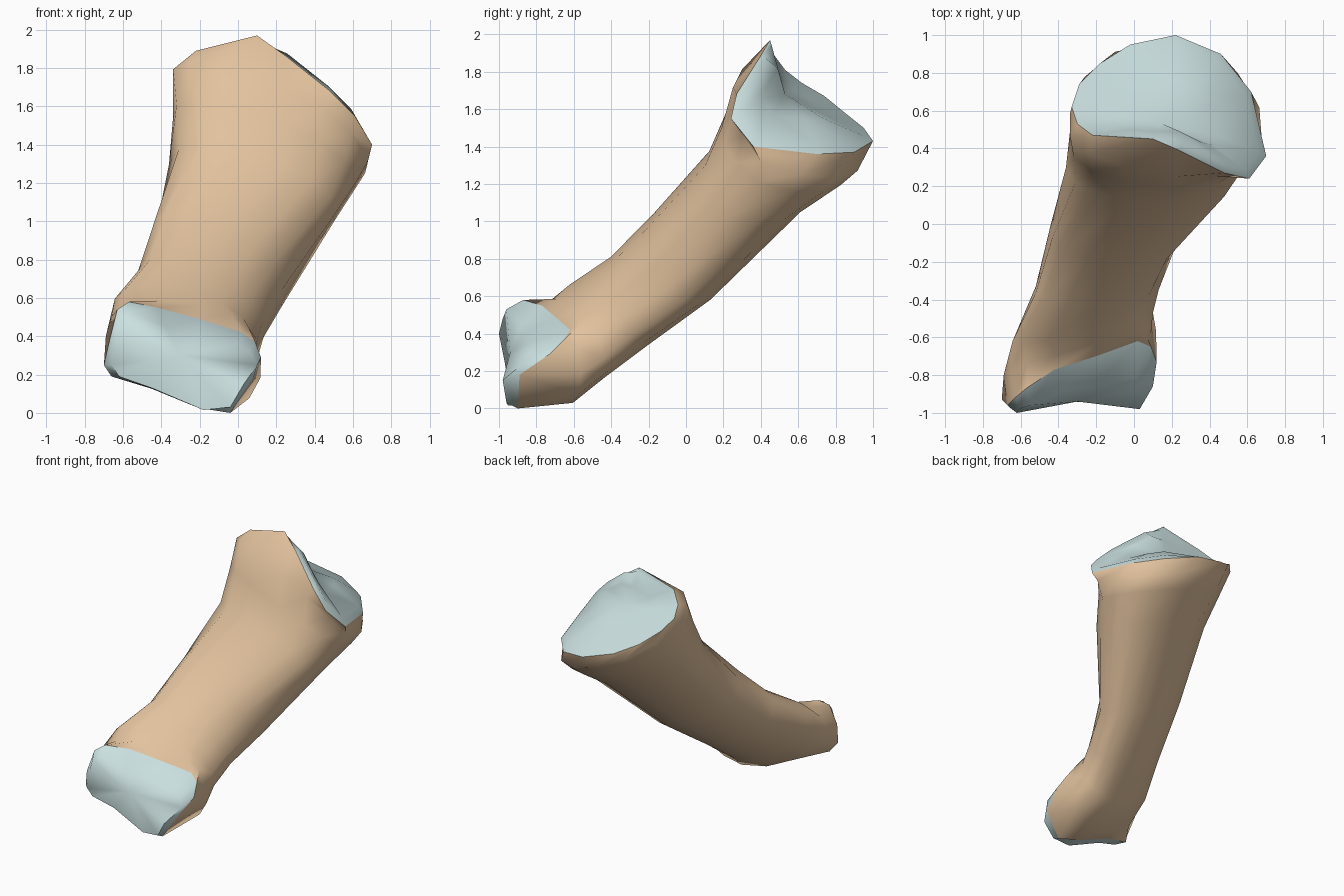
import bpy, bmesh, math
from mathutils import Vector as V

if "Cube" in bpy.data.objects:
    bpy.data.objects.remove(bpy.data.objects["Cube"])

N = 14  # points per ring, ordered right -> upper front -> left -> lower back


def material(name, rgb):
    m = bpy.data.materials.new(name)
    m.diffuse_color = (*rgb, 1)
    m.use_nodes = True
    m.node_tree.nodes["Principled BSDF"].inputs["Base Color"].default_value = m.diffuse_color
    return m


def section(L, R, F, B, front=0.82, back=0.95):
    """Rounded ring through a left, right, front and back point."""
    L, R, F, B = V(L), V(R), V(F), V(B)
    c = (L + R) / 2
    ring = []
    for i in range(N):
        a = 2 * math.pi * i / N
        u, w = math.cos(a), math.sin(a)
        e = front if w > 0 else back
        ring.append(c + ((R if u > 0 else L) - c) * abs(u) ** e
                    + ((F if w > 0 else B) - c) * abs(w) ** e)
    return ring


def loft(name, rings, mat, centre=None, flip=False):
    bm = bmesh.new()
    rows = [[bm.verts.new(p) for p in r] for r in rings]
    for a, b in zip(rows, rows[1:]):
        for i in range(N):
            j = (i + 1) % N
            bm.faces.new((a[i], a[j], b[j], b[i]))
    if centre is not None:
        c = bm.verts.new(centre)
        for i in range(N):
            bm.faces.new((rows[-1][i], rows[-1][(i + 1) % N], c))
    if flip:
        bmesh.ops.reverse_faces(bm, faces=bm.faces[:])
    me = bpy.data.meshes.new(name)
    bm.to_mesh(me)
    bm.free()
    me.materials.append(mat)
    ob = bpy.data.objects.new(name, me)
    bpy.context.collection.objects.link(ob)
    bpy.context.view_layer.objects.active = ob
    ob.select_set(True)
    bpy.ops.object.shade_smooth_by_angle(angle=math.radians(60))
    ob.select_set(False)
    return ob


tan = material("bone", (0.76, 0.54, 0.34))
pale = material("cartilage", (0.60, 0.75, 0.75))

# Edge of the large upper joint surface
upper_rim = [V(p) for p in (
    (.70, .36, 1.40), (.61, .24, 1.55), (.48, .27, 1.68), (.24, .39, 1.87),
    (.10, .45, 1.97), (-.22, .47, 1.89), (-.30, .53, 1.81), (-.33, .62, 1.74),
    (-.29, .74, 1.67), (-.18, .85, 1.58), (-.02, .95, 1.50), (.22, 1.0, 1.43),
    (.46, .90, 1.37), (.62, .70, 1.36))]

# Edge of the lower joint surface
lower_rim = [V(p) for p in (
    (.12, -.73, .29), (.09, -.65, .37), (.02, -.62, .42), (-.20, -.70, .49),
    (-.42, -.77, .55), (-.57, -.87, .58), (-.63, -.92, .54), (-.67, -.96, .38),
    (-.70, -.93, .25), (-.66, -.88, .19), (-.46, -.84, .13), (-.20, -.85, .025),
    (-.04, -.90, 0), (.08, -.89, .18))]

# Two rounded knuckles with a groove between them
knuckles = [V(p) for p in (
    (.10, -.86, .25), (.06, -.83, .32), (0, -.82, .36), (-.20, -.86, .40),
    (-.38, -.88, .45), (-.55, -.96, .53), (-.61, -.98, .48), (-.62, -1.0, .40),
    (-.66, -.97, .25), (-.62, -.96, .19), (-.45, -.93, .13), (-.18, -.95, .015),
    (-.04, -.96, .03), (.03, -.98, .15))]

# Bone shaft, from the flared head to the lower end
shaft = [
    section((-.34, .58, 1.68), (.68, .40, 1.32), (.08, .27, 1.77), (.24, .95, 1.31), .88),
    section((-.34, .48, 1.53), (.62, .38, 1.21), (.10, .20, 1.55), (.21, .85, 1.23)),
    section((-.36, .30, 1.30), (.50, .22, 1.03), (.10, .11, 1.34), (.17, .63, 1.08)),
    section((-.44, .00, .90), (.22, -.12, .63), (-.15, -.20, 1.0), (0, .15, .61)),
    section((-.52, -.33, .63), (.13, -.35, .48), (-.25, -.41, .79), (-.12, -.20, .35)),
    section((-.63, -.59, .49), (.10, -.47, .38), (-.35, -.60, .655), (-.20, -.45, .17)),
    section((-.69, -.80, .40), (.09, -.58, .33), (-.30, -.66, .58), (-.16, -.63, .03)),
]
loft("bone_shaft", [upper_rim] + shaft + [lower_rim], tan)

# Upper cartilage: a dished cap, fuller along its right side
dimple = V((.15, .53, 1.68))
normal = V((.63, .43, .60)).normalized()
cap = [upper_rim]
for t, lift in ((.10, .04), (.5, .07)):
    cap.append([p.lerp(dimple, t) + normal * (lift if i in (1, 2, 3) else
                                              lift * .6 if i in (0, 12, 13) else 0)
                for i, p in enumerate(upper_rim)])
loft("upper_cartilage", cap, pale, dimple, flip=True)

# Lower cartilage
loft("lower_cartilage", [lower_rim, knuckles], pale, V((-.30, -.94, .30)))
